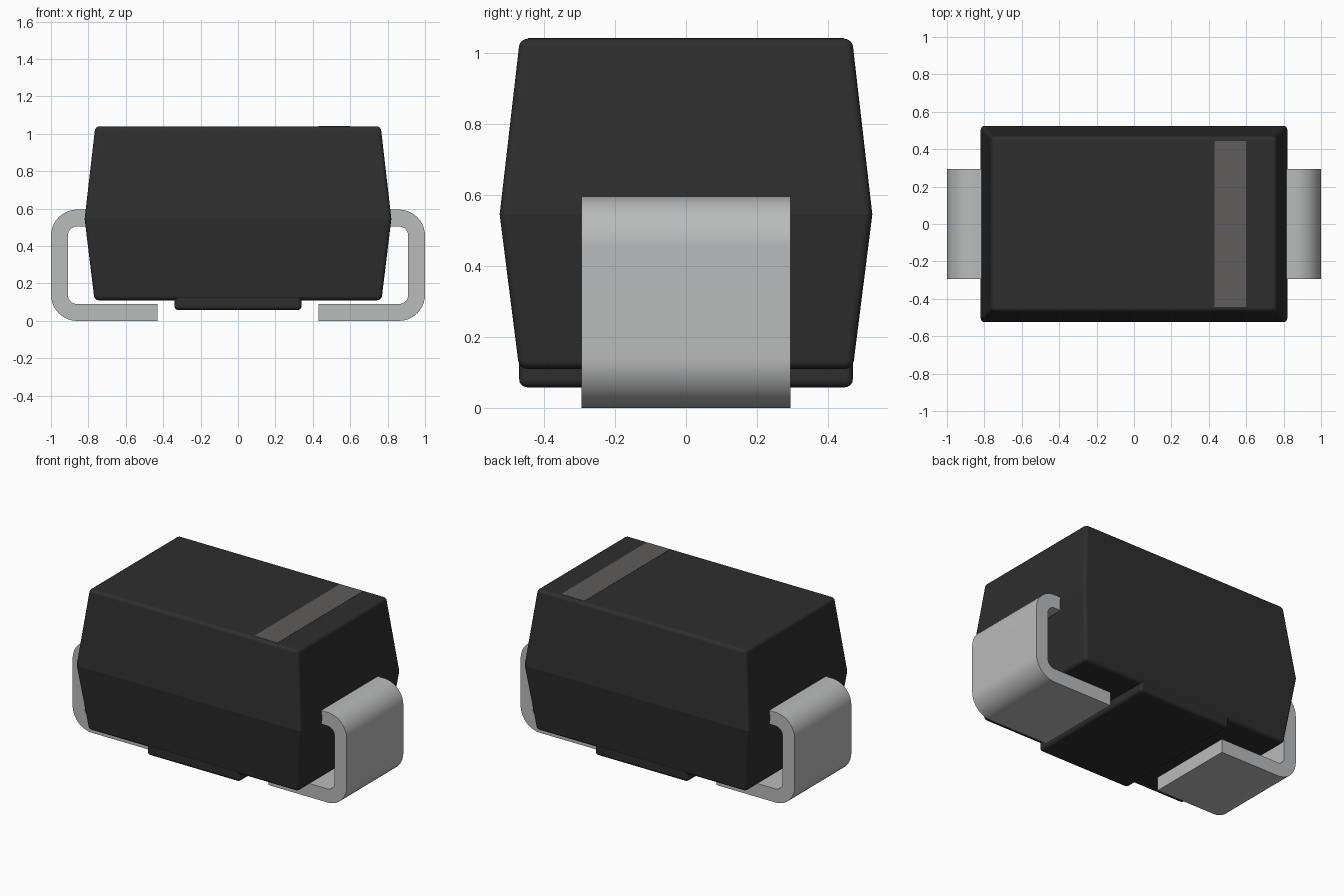
import bpy, bmesh
from math import sin, cos, pi, radians

cube = bpy.data.objects.get("Cube")
if cube:
    bpy.data.objects.remove(cube, do_unlink=True)


def material(name, rgb):
    m = bpy.data.materials.new(name)
    m.use_nodes = True
    m.diffuse_color = (*rgb, 1)
    bsdf = next(n for n in m.node_tree.nodes if n.type == "BSDF_PRINCIPLED")
    bsdf.inputs["Base Color"].default_value = (*rgb, 1)
    return m


black = material("black_plastic", (0.027, 0.027, 0.027))
grey = material("grey_marking", (0.115, 0.108, 0.106))
metal = material("tinned_metal", (0.49, 0.495, 0.50))


def skin(name, rings, mat, bevel=0, seam_z=None):
    """Join matching vertex rings into a closed, smooth-shaded solid."""
    bm = bmesh.new()
    loops = [[bm.verts.new(p) for p in ring] for ring in rings]
    n = len(loops[0])
    bm.faces.new(loops[0])
    bm.faces.new(loops[-1])
    for a, b in zip(loops, loops[1:]):
        for i in range(n):
            j = (i + 1) % n
            bm.faces.new((a[i], a[j], b[j], b[i]))
    bmesh.ops.recalc_face_normals(bm, faces=bm.faces)
    if seam_z is not None:
        for e in bm.edges:
            e.smooth = not all(abs(v.co.z - seam_z) < 0.001 for v in e.verts)
    mesh = bpy.data.meshes.new(name)
    bm.to_mesh(mesh)
    bm.free()
    mesh.materials.append(mat)
    ob = bpy.data.objects.new(name, mesh)
    bpy.context.collection.objects.link(ob)
    if bevel:
        mod = ob.modifiers.new("rounded_edges", "BEVEL")
        mod.width = bevel
        mod.segments = 4
        mod.limit_method = "ANGLE"
        mod.angle_limit = radians(30)
        mod.harden_normals = True
        for p in mesh.polygons:
            p.use_smooth = True
    else:
        bpy.ops.object.select_all(action="DESELECT")
        ob.select_set(True)
        bpy.context.view_layer.objects.active = ob
        bpy.ops.object.shade_smooth_by_angle(angle=radians(30))
        mod = ob.modifiers.new("flat_sides", "WEIGHTED_NORMAL")
        mod.keep_sharp = True
    return ob


def rect(x, y, z, cx=0):
    return [(cx - x, -y, z), (cx + x, -y, z), (cx + x, y, z), (cx - x, y, z)]


# Moulded body, widest at the parting line
skin("body", [rect(0.767, 0.47, 0.11), rect(0.82, 0.525, 0.545),
              rect(0.763, 0.468, 1.04)], black, 0.022, 0.545)

# Raised pad across the underside
skin("bottom_pad", [rect(0.34, 0.47, 0.058), rect(0.34, 0.47, 0.2)], black, 0.022)

# Polarity stripe on the top face
skin("polarity_stripe", [rect(0.085, 0.445, 1.036, 0.515),
                         rect(0.085, 0.445, 1.0415, 0.515)], grey)


def arc(cz, radius, start, steps=10):
    return [(0.86 + radius * cos(start - i / steps * pi / 2),
             cz + radius * sin(start - i / steps * pi / 2)) for i in range(steps + 1)]


# Bent metal leads, out of the body and folded underneath
def side_line(radius, offset):
    return ([(0.74, 0.55 + offset)] + arc(0.455, radius, pi / 2)
            + arc(0.14, radius, 0) + [(0.43, 0.045 - offset)])


profile = side_line(0.14, 0.045) + side_line(0.05, -0.045)[::-1]
for name, s in (("left_lead", 1), ("right_lead", -1)):
    skin(name, [[(s * x, y, z) for x, z in profile] for y in (-0.295, 0.295)], metal)
